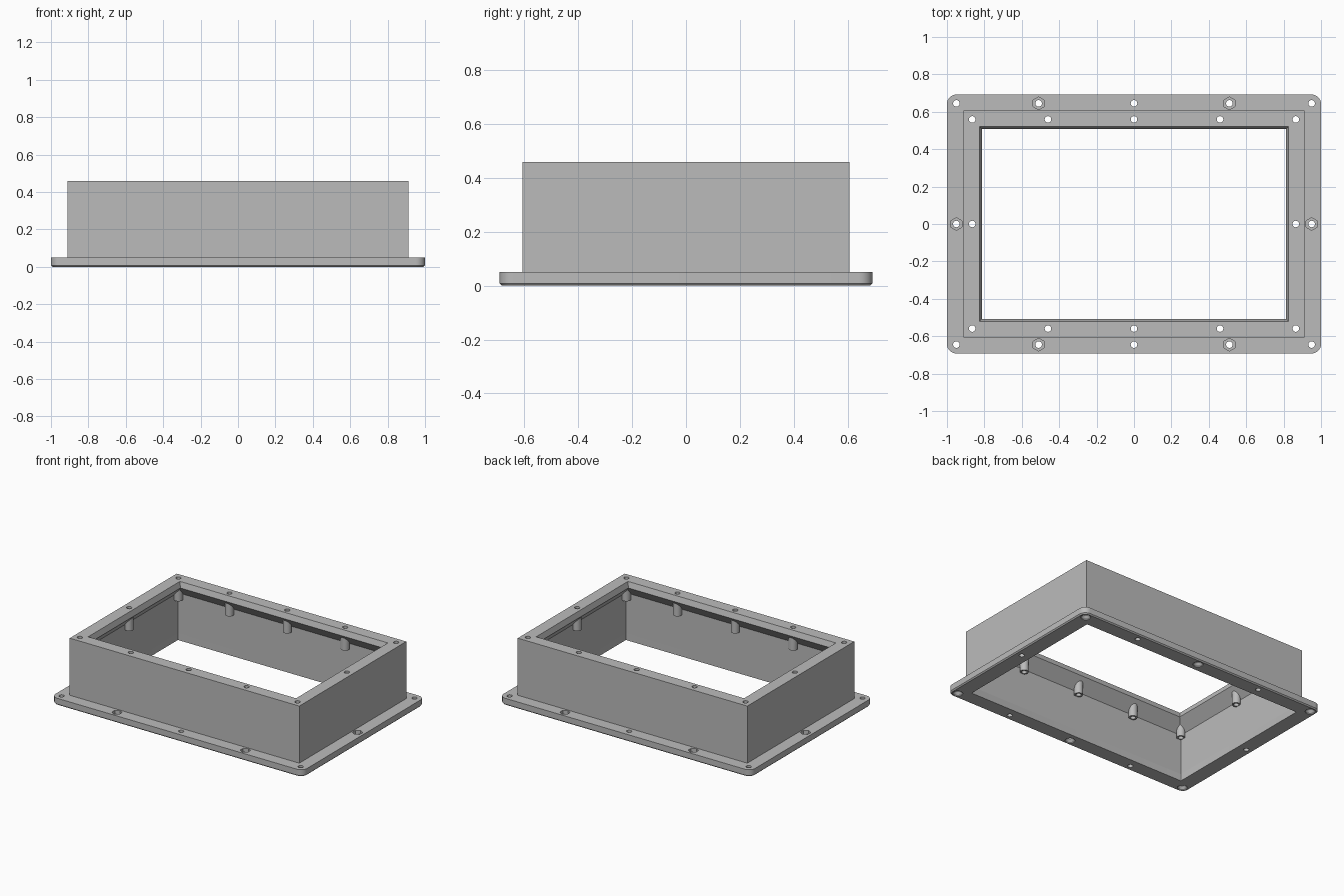
import bpy, bmesh, math

if "Cube" in bpy.data.objects:
    bpy.data.objects.remove(bpy.data.objects["Cube"])

grey = bpy.data.materials.new("light grey")
grey.diffuse_color = (0.5, 0.5, 0.5, 1)
grey.use_nodes = True
grey.node_tree.nodes["Principled BSDF"].inputs["Base Color"].default_value = grey.diffuse_color


def make_object(name, bm):
    bmesh.ops.recalc_face_normals(bm, faces=bm.faces)
    mesh = bpy.data.meshes.new(name)
    bm.to_mesh(mesh)
    bm.free()
    mesh.materials.append(grey)
    obj = bpy.data.objects.new(name, mesh)
    bpy.context.collection.objects.link(obj)
    return obj


def rectangle(hx, hy, z, r=0, seg=8):
    """Rectangle outline with optional rounded corners."""
    if not r:
        return [(sx * hx, sy * hy, z) for sx, sy in ((1, 1), (-1, 1), (-1, -1), (1, -1))]
    pts = []
    for k, (sx, sy) in enumerate(((1, 1), (-1, 1), (-1, -1), (1, -1))):
        for i in range(seg + 1):
            a = math.pi / 2 * (k + i / seg)
            pts.append((sx * (hx - r) + r * math.cos(a), sy * (hy - r) + r * math.sin(a), z))
    return pts


def frame(name, loops):
    """Bridge outlines into a closed frame, the last back to the first."""
    bm = bmesh.new()
    rings = [[bm.verts.new(p) for p in loop] for loop in loops]
    n = len(rings[0])
    for a, b in zip(rings, rings[1:] + rings[:1]):
        for i in range(n):
            j = (i + 1) % n
            bm.faces.new((a[i], a[j], b[j], b[i]))
    return make_object(name, bm)


def turned(name, centres, profile, seg=24):
    """Capped round pieces from (radius, height) steps at each centre."""
    bm = bmesh.new()
    for cx, cy in centres:
        rings = []
        for r, z in profile:
            rings.append([bm.verts.new((cx + r * math.sin(2 * math.pi * i / seg),
                                        cy + r * math.cos(2 * math.pi * i / seg), z))
                          for i in range(seg)])
        for a, b in zip(rings, rings[1:]):
            for i in range(seg):
                j = (i + 1) % seg
                bm.faces.new((a[i], a[j], b[j], b[i]))
        bm.faces.new(rings[0])
        bm.faces.new(rings[-1])
    return make_object(name, bm)


def boolean(obj, tool, operation):
    mod = obj.modifiers.new(tool.name, 'BOOLEAN')
    mod.object, mod.operation, mod.solver = tool, operation, 'EXACT'
    tool.hide_render = True
    tool.hide_set(True)


def apply_all(obj):
    """Bake the modifiers and shade smooth while keeping sharp edges."""
    deps = bpy.context.evaluated_depsgraph_get()
    obj.data = bpy.data.meshes.new_from_object(obj.evaluated_get(deps))
    obj.modifiers.clear()
    bpy.ops.object.select_all(action='DESELECT')
    obj.select_set(True)
    bpy.context.view_layer.objects.active = obj
    bpy.ops.object.shade_smooth_by_angle(angle=math.radians(30))


# Hole positions
countersunk = [(x, s * 0.645) for x in (-0.95, 0, 0.95) for s in (-1, 1)]
nut_holes = [(x, s * 0.645) for x in (-0.51, 0.51) for s in (-1, 1)] + [(-0.95, 0), (0.95, 0)]
lip_holes = [(x, s * 0.559) for x in (-0.865, -0.46, 0, 0.46, 0.865) for s in (-1, 1)]
lip_holes += [(-0.865, 0), (0.865, 0)]
HOLE = 0.0175

# Base flange with rounded corners and a chamfered bottom edge
flange = frame("base_flange", [
    rectangle(0.885, 0.582, 0, 0.002),
    rectangle(0.992, 0.684, 0, 0.042),
    rectangle(1.0, 0.692, 0.008, 0.05),
    rectangle(1.0, 0.692, 0.05, 0.05),
    rectangle(0.885, 0.582, 0.05, 0.002)])
boolean(flange, turned("screw_hole_cutter", countersunk,
                       [(0.033, -0.02), (0.033, 0.006), (HOLE, 0.024), (HOLE, 0.1)]), 'DIFFERENCE')
boolean(flange, turned("nut_hole_cutter", nut_holes, [(HOLE, -0.02), (HOLE, 0.1)]), 'DIFFERENCE')
boolean(flange, turned("nut_pocket_cutter", nut_holes, [(0.034, 0.025), (0.034, 0.1)], 6), 'DIFFERENCE')

# Thin walls, sloped underside and tapered top lip
body = frame("wall_frame", [
    rectangle(0.885, 0.582, 0.05),
    rectangle(0.912, 0.607, 0.05),
    rectangle(0.912, 0.607, 0.46),
    rectangle(0.826, 0.521, 0.46),
    rectangle(0.814, 0.509, 0.42),
    rectangle(0.885, 0.582, 0.34)])

# Screw bosses under the lip, drilled through
boolean(body, turned("screw_bosses", lip_holes, [(0.029, 0.305), (0.029, 0.43)]), 'UNION')
boolean(body, turned("lip_hole_cutter", lip_holes, [(HOLE, 0.25), (HOLE, 0.5)]), 'DIFFERENCE')

bpy.context.view_layer.update()
for part in (flange, body):
    apply_all(part)
for obj in list(bpy.data.objects):
    if obj not in (flange, body):
        bpy.data.objects.remove(obj)
